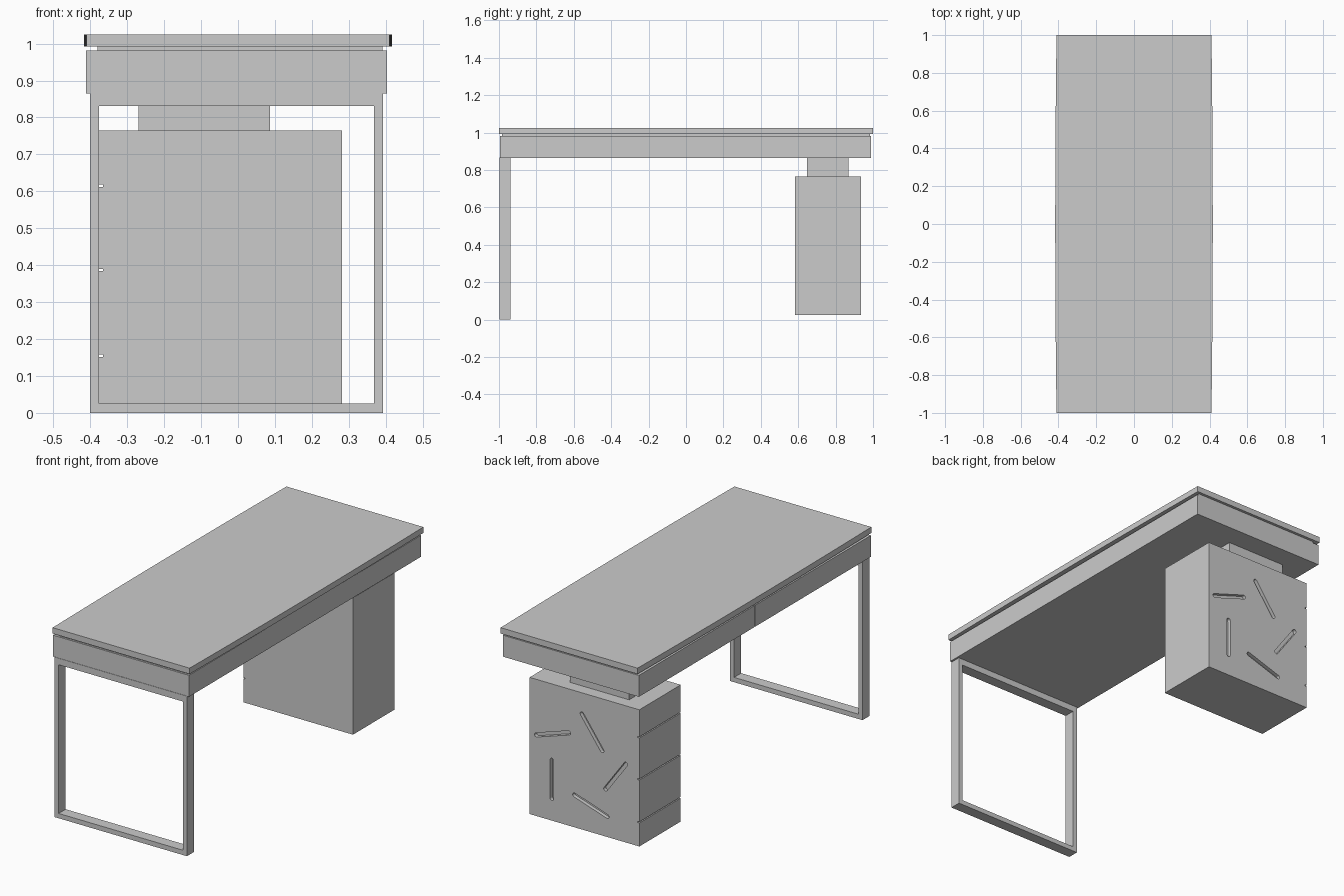
import bpy, bmesh
from math import sin, cos, pi, radians

if "Cube" in bpy.data.objects:
    bpy.data.objects.remove(bpy.data.objects["Cube"])


def finish(name, bm):
    bmesh.ops.recalc_face_normals(bm, faces=bm.faces)
    me = bpy.data.meshes.new(name)
    bm.to_mesh(me)
    bm.free()
    ob = bpy.data.objects.new(name, me)
    bpy.context.scene.collection.objects.link(ob)
    return ob


def prism(name, pts, vec):
    """Extrude a closed outline along vec."""
    bm = bmesh.new()
    f = bm.faces.new([bm.verts.new(p) for p in pts])
    r = bmesh.ops.extrude_face_region(bm, geom=[f], use_keep_orig=True)
    bmesh.ops.translate(bm, vec=vec, verts=[v for v in r['geom'] if isinstance(v, bmesh.types.BMVert)])
    return finish(name, bm)


def box(name, x0, x1, y0, y1, z0, z1):
    return prism(name, [(x0, y0, z0), (x1, y0, z0), (x1, y1, z0), (x0, y1, z0)], (0, 0, z1 - z0))


def cut(ob, cutters):
    """Subtract cutters, bake the result and remove the cutters."""
    for c in cutters:
        c.hide_render = True
        m = ob.modifiers.new('cut', 'BOOLEAN')
        m.operation, m.solver, m.object = 'DIFFERENCE', 'EXACT', c
    dg = bpy.context.evaluated_depsgraph_get()
    dg.update()
    me = bpy.data.meshes.new_from_object(ob.evaluated_get(dg))
    ob.modifiers.clear()
    ob.data = me
    for c in cutters:
        bpy.data.objects.remove(c)


# Table top with gently bowed long sides
N = 16
ys = [-1 + 2 * i / N for i in range(N + 1)]
bow = lambda y: 0.410 + 0.007 * (1 - y * y)
outline = [(bow(y), y, 0.992) for y in ys] + [(-bow(y), y, 0.992) for y in reversed(ys)]
prism('table_top', outline, (0, 0, 0.032))

# Recessed strip between top and apron
box('shadow_gap', -0.38, 0.391, -0.985, 0.985, 0.98, 0.993)

# Apron with the joint between two drawers on the left side
apron = box('apron', -0.411, 0.403, -0.995, 0.99, 0.865, 0.981)
cut(apron, [box('joint', -0.5, -0.401, -0.003, 0.003, 0.8, 1.1)])

# Rectangular leg frame
frame = box('leg_frame', -0.401, 0.392, -0.997, -0.937, 0, 0.866)
cut(frame, [box('opening', -0.376, 0.368, -1.1, -0.8, 0.026, 0.831)])

# Neck joining pedestal and apron
box('pedestal_neck', -0.269, 0.087, 0.647, 0.87, 0.76, 0.866)

# Drawer pedestal: drawer joints on the left, ring of slots on the back
pedestal = box('drawer_pedestal', -0.376, 0.281, 0.582, 0.936, 0.025, 0.765)
cutters = [box('drawer_joint', -0.5, -0.366, 0.5, 1.0, z - 0.003, z + 0.003) for z in (0.615, 0.387, 0.155)]
for i in range(5):
    a, d = radians(325 + 72 * i), radians(90 + 72 * i)
    cx, cz = -0.024 + 0.21 * cos(a), 0.369 + 0.21 * sin(a)
    pts = []
    for end in (0, pi):
        ex, ez = cx + 0.103 * cos(d + end), cz + 0.103 * sin(d + end)
        for k in range(9):
            t = d + end - pi / 2 + pi * k / 8
            pts.append((ex + 0.011 * cos(t), 0.916, ez + 0.011 * sin(t)))
    cutters.append(prism('slot', pts, (0, 0.1, 0)))
cut(pedestal, cutters)
